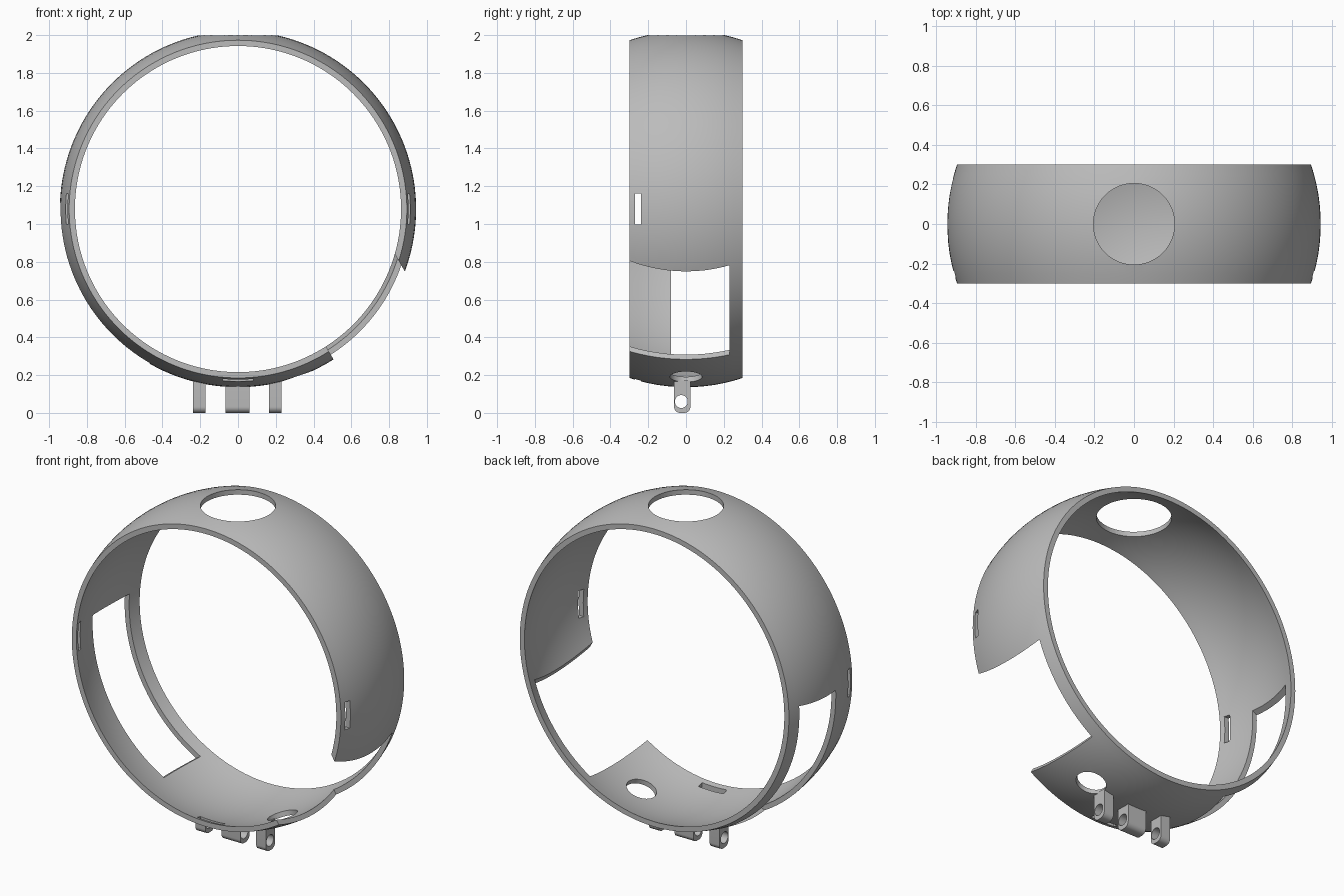
import bpy, bmesh, math
from mathutils import Matrix, Vector

old = bpy.data.objects.get("Cube")
if old:
    bpy.data.objects.remove(old, do_unlink=True)

CENTRE = Vector((0, 0, 1.079))
R_OUT, R_IN, HALF_W = 0.943, 0.914, 0.3

grey = bpy.data.materials.new("plain grey")
grey.use_nodes = True
grey.diffuse_color = (0.5, 0.5, 0.5, 1)
grey.node_tree.nodes["Principled BSDF"].inputs["Base Color"].default_value = (0.5, 0.5, 0.5, 1)


def make(name, bm):
    bmesh.ops.recalc_face_normals(bm, faces=bm.faces)
    mesh = bpy.data.meshes.new(name)
    bm.to_mesh(mesh)
    bm.free()
    mesh.materials.append(grey)
    ob = bpy.data.objects.new(name, mesh)
    bpy.context.collection.objects.link(ob)
    return ob


def box(name, size, loc, tilt=0):
    """Box turned by tilt about the y axis."""
    bm = bmesh.new()
    turn = Matrix.Rotation(math.radians(tilt), 4, 'Y')
    bmesh.ops.create_cube(bm, size=1, matrix=Matrix.Translation(loc) @ turn @ Matrix.Diagonal((*size, 1)))
    return make(name, bm)


def rod(name, radius, length, loc, axis):
    bm = bmesh.new()
    turn = Vector(axis).to_track_quat('Z', 'Y').to_matrix().to_4x4()
    bmesh.ops.create_cone(bm, cap_ends=True, segments=64, radius1=radius, radius2=radius,
                          depth=length, matrix=Matrix.Translation(loc) @ turn)
    return make(name, bm)


def cut(target, cutters):
    bpy.context.view_layer.objects.active = target
    for c in cutters:
        mod = target.modifiers.new("cut", 'BOOLEAN')
        mod.operation, mod.solver, mod.object = 'DIFFERENCE', 'EXACT', c
        bpy.ops.object.modifier_apply(modifier=mod.name)
        bpy.data.objects.remove(c, do_unlink=True)


def smooth(ob):
    bpy.ops.object.select_all(action='DESELECT')
    ob.select_set(True)
    bpy.context.view_layer.objects.active = ob
    bpy.ops.object.shade_smooth_by_angle(angle=math.radians(30))


# Spherical band: outer and inner arcs lathed about the y axis
bm = bmesh.new()
steps = [HALF_W * (i / 6 - 1) for i in range(13)]
profile = [(y, math.sqrt(R_OUT**2 - y * y)) for y in steps]
profile += [(y, math.sqrt(R_IN**2 - y * y)) for y in reversed(steps)]
verts = [bm.verts.new(CENTRE + Vector((r, y, 0))) for y, r in profile]
edges = [bm.edges.new((v, verts[i - 1])) for i, v in enumerate(verts)]
bmesh.ops.spin(bm, geom=verts + edges, cent=CENTRE, axis=(0, 1, 0), angle=math.tau, steps=160)
bmesh.ops.remove_doubles(bm, verts=bm.verts, dist=1e-4)
band = make("spherical_band", bm)


def radial_box(name, tilt, along, across, y0, y1, offset=0):
    """Box pointing outward from the centre at the given tilt."""
    turn = Matrix.Rotation(math.radians(tilt), 3, 'Y')
    mid = CENTRE + turn @ Vector((sum(along) / 2, 0, offset)) + Vector((0, (y0 + y1) / 2, 0))
    return box(name, (along[1] - along[0], y1 - y0, across), mid, tilt)


# Openings: left notch open to the front, right window, strap slots, round holes
cutters = [
    radial_box("notch", 60, (0.4, 1.2), 0.56, -0.5, 0.23, 0.32),
    radial_box("window", 150, (0.5, 1.2), 0.972, -0.08, 0.23, -0.012),
    rod("top_hole", 0.205, 0.6, CENTRE + Vector((0, 0, 0.9)), (0, 0, 1)),
]
for tilt in (0, 90, 180):
    cutters.append(radial_box("slot", tilt, (0.75, 1.1), 0.165, -0.271, -0.237))
hole_dir = Vector((0.325, 0, -0.946)).normalized()
cutters.append(rod("lower_hole", 0.085, 0.4, CENTRE + hole_dir * 0.93, hole_dir))
cut(band, cutters)
smooth(band)

# Hinge lugs under the band: rounded bottom, cross-drilled
Y_MID, LUG_HALF, CORNER = -0.02, 0.043, 0.032
for name, x0, x1, top in (("right_lug", -0.238, -0.173, 0.172),
                          ("middle_lug", -0.065, 0.06, 0.152),
                          ("left_lug", 0.165, 0.23, 0.172)):
    bm = bmesh.new()
    outline = [(LUG_HALF, top), (-LUG_HALF, top)]
    for side, start in ((-1, 180), (1, 270)):
        for k in range(9):
            a = math.radians(start + k * 90 / 8)
            outline.append((side * (LUG_HALF - CORNER) + CORNER * math.cos(a),
                            CORNER + CORNER * math.sin(a)))
    face = bm.faces.new([bm.verts.new((x0, Y_MID + y, z)) for y, z in outline])
    ext = bmesh.ops.extrude_face_region(bm, geom=[face])
    bmesh.ops.translate(bm, vec=(x1 - x0, 0, 0),
                        verts=[g for g in ext["geom"] if isinstance(g, bmesh.types.BMVert)])
    lug = make(name, bm)
    cut(lug, [rod("pin_hole", 0.034, 0.4, ((x0 + x1) / 2, Y_MID - 0.005, 0.06), (1, 0, 0))])
    smooth(lug)
